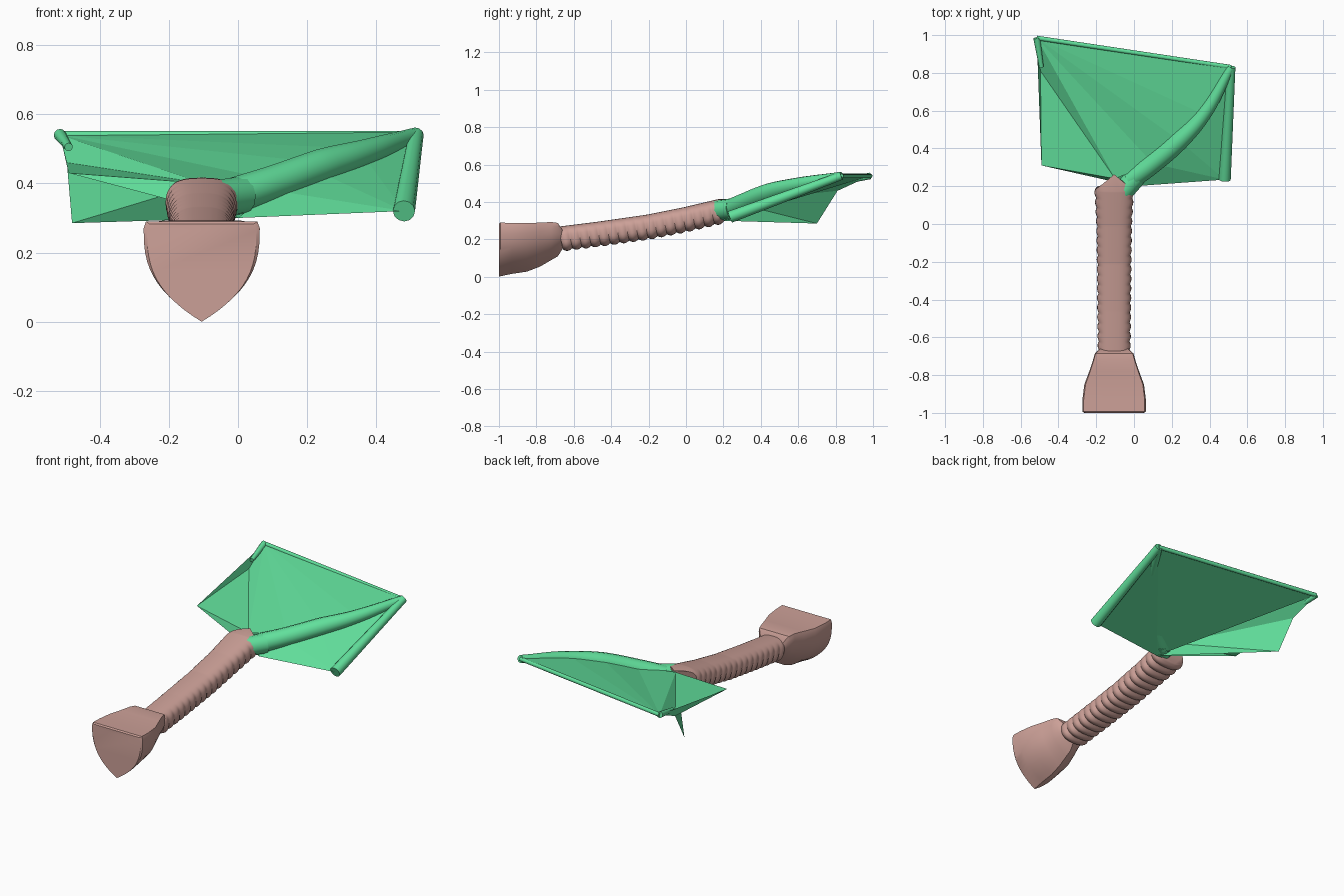
import bpy, math
from mathutils import Vector

if "Cube" in bpy.data.objects:
    bpy.data.objects.remove(bpy.data.objects["Cube"])


def material(name, col):
    m = bpy.data.materials.new(name)
    m.diffuse_color = (*col, 1)
    m.use_nodes = True
    m.node_tree.nodes["Principled BSDF"].inputs["Base Color"].default_value = m.diffuse_color
    return m


PINK = material("grip_pink", (0.60, 0.35, 0.31))
GREEN = material("fork_green", (0.12, 0.74, 0.33))
CX = -0.105


def mesh_object(name, verts, faces, mat, smooth=None):
    me = bpy.data.meshes.new(name)
    me.from_pydata(verts, [], faces)
    me.validate()
    ob = bpy.data.objects.new(name, me)
    bpy.context.collection.objects.link(ob)
    me.materials.append(mat)
    if smooth:
        bpy.ops.object.select_all(action='DESELECT')
        ob.select_set(True)
        bpy.context.view_layer.objects.active = ob
        bpy.ops.object.shade_smooth_by_angle(angle=math.radians(smooth))
    return ob


def loft(name, rings, mat, smooth=40):
    n = len(rings[0])
    verts = [p for r in rings for p in r]
    faces = [(i*n + j, i*n + (j+1) % n, (i+1)*n + (j+1) % n, (i+1)*n + j)
             for i in range(len(rings) - 1) for j in range(n)]
    faces += [tuple(range(n))[::-1], tuple(range(len(verts) - n, len(verts)))]
    return mesh_object(name, verts, faces, mat, smooth)


def interp(x, table):
    for (a, *va), (b, *vb) in zip(table, table[1:]):
        if x <= b:
            t = max(0, (x - a) / (b - a))
            return [p + (q - p) * t for p, q in zip(va, vb)]
    return list(table[-1][1:])


def tube(name, pts, radii, mat):
    cu = bpy.data.curves.new(name, 'CURVE')
    cu.dimensions = '3D'
    cu.bevel_depth, cu.bevel_resolution, cu.resolution_u = 1.0, 4, 8
    cu.use_fill_caps = True
    sp = cu.splines.new('BEZIER')
    sp.bezier_points.add(len(pts) - 1)
    for bp, p, r in zip(sp.bezier_points, pts, radii):
        bp.co, bp.radius = p, r
        bp.handle_left_type = bp.handle_right_type = 'AUTO'
    cu.materials.append(mat)
    ob = bpy.data.objects.new(name, cu)
    bpy.context.collection.objects.link(ob)
    return ob


# Ribbed grip: ribs on sides and underside, smooth top, pointed far end
path = [(-0.68, 0.203, 0.084), (-0.45, 0.232, 0.087), (-0.2, 0.268, 0.089),
        (0.0, 0.308, 0.092), (0.2, 0.355, 0.103)]
rings, steps, ribs = [], 136, 17
for i in range(steps + 1):
    t = i / steps
    y = -0.67 + 0.86 * t
    z, hw = interp(y, path)
    bump = 0.011 * (abs(math.sin(math.pi * ribs * t)) - 0.6)
    ring = []
    for j in range(32):
        a = 2 * math.pi * j / 32
        c, s = math.cos(a), math.sin(a)
        sx = math.copysign(abs(c) ** 0.75, c)
        sz = math.copysign(abs(s) ** 0.75, s)
        k = bump * min(1, max(0, 0.75 - s))
        yy = y
        if i == steps:
            yy += 0.085 * (1 - abs(sx)) * (0.5 + 0.5 * sz)
        ring.append((CX + sx * (hw + k), yy - 0.012 * sz, z + sz * (0.064 + k)))
    rings.append(ring)
loft("grip", rings, PINK, 50)

# Shield-shaped pommel at the near end
rings = []
for y, hw, top, bot, tip in [(-1.0, 0.158, 0.283, 0.0, 1.15), (-0.993, 0.168, 0.29, 0.003, 1.1),
                             (-0.93, 0.168, 0.288, 0.016, 0.9), (-0.85, 0.158, 0.287, 0.028, 0.75),
                             (-0.78, 0.132, 0.29, 0.055, 0.7), (-0.72, 0.112, 0.293, 0.09, 0.6),
                             (-0.685, 0.102, 0.288, 0.11, 0.55), (-0.66, 0.075, 0.25, 0.15, 0.5)]:
    ring = []
    for j in range(25):
        u = -1 + j / 12
        d = 1 - abs(u) ** (1.2 + 1.0 / tip)
        # side walls stay steep before curving to the lower point
        x = math.copysign(1 - (1 - abs(u)) ** 2.0, u)
        ring.append((CX + hw * x, y, top - 0.02 - (top - 0.02 - bot) * (1 - abs(u)) ** (0.75 + 0.2 * (1 - tip))))
    ring += [(CX + hw * k, y, top) for k in (0.96, 0.3, -0.3, -0.96)]
    rings.append(ring)
loft("pommel", rings, PINK, 35)

# Key points of the fork head
A = (0.515, 0.83, 0.54)      # right tip
B = (0.48, 0.235, 0.32)      # right band end
C = (-0.515, 0.985, 0.54)    # left tip
C2 = (-0.495, 0.81, 0.46)
D = (-0.48, 0.70, 0.285)     # lower flap corner
E = (-0.49, 0.31, 0.43)      # left web corner
H = (-0.10, 0.24, 0.40)      # fork root, top
HL = (0.0, 0.20, 0.30)       # fork root, underside
arm = [(-0.02, 0.235, 0.36), (0.10, 0.32, 0.40), (0.24, 0.44, 0.45),
       (0.37, 0.58, 0.49), A]

# Right arm, straight band and left tip
tube("right_arm", arm, [0.055, 0.052, 0.05, 0.038, 0.022], GREEN)
tube("right_band", [A, B], [0.022, 0.032], GREEN)
tube("left_tip", [(-0.49, 0.83, 0.505), C], [0.012, 0.018], GREEN)
tube("far_edge", [C, A], [0.012, 0.012], GREEN)
tube("root", [(-0.06, 0.17, 0.355), (0.01, 0.25, 0.365)], [0.055, 0.055], GREEN)


def fan(name, apex, pts):
    verts = [apex] + list(pts)
    return mesh_object(name, verts, [(0, i, i + 1) for i in range(1, len(pts))], GREEN)


# Upper web: fan from the left tip along the right arm
fan("upper_web", C, [H] + [(p[0], p[1], p[2] + 0.01) for p in arm[1:]])

# Left web and hanging flap
fan("left_web", E, [C, C2, H, HL])
fan("left_tip_web", C, [C2, H, HL])
fan("lower_flap", D, [C2, H, HL])

# Right web between the arm, band and root
fan("right_web_upper", B, [A, (0.37, 0.58, 0.47), (0.24, 0.44, 0.43), (0.10, 0.32, 0.38), HL])
fan("lower_web", HL, [B, A, C])
